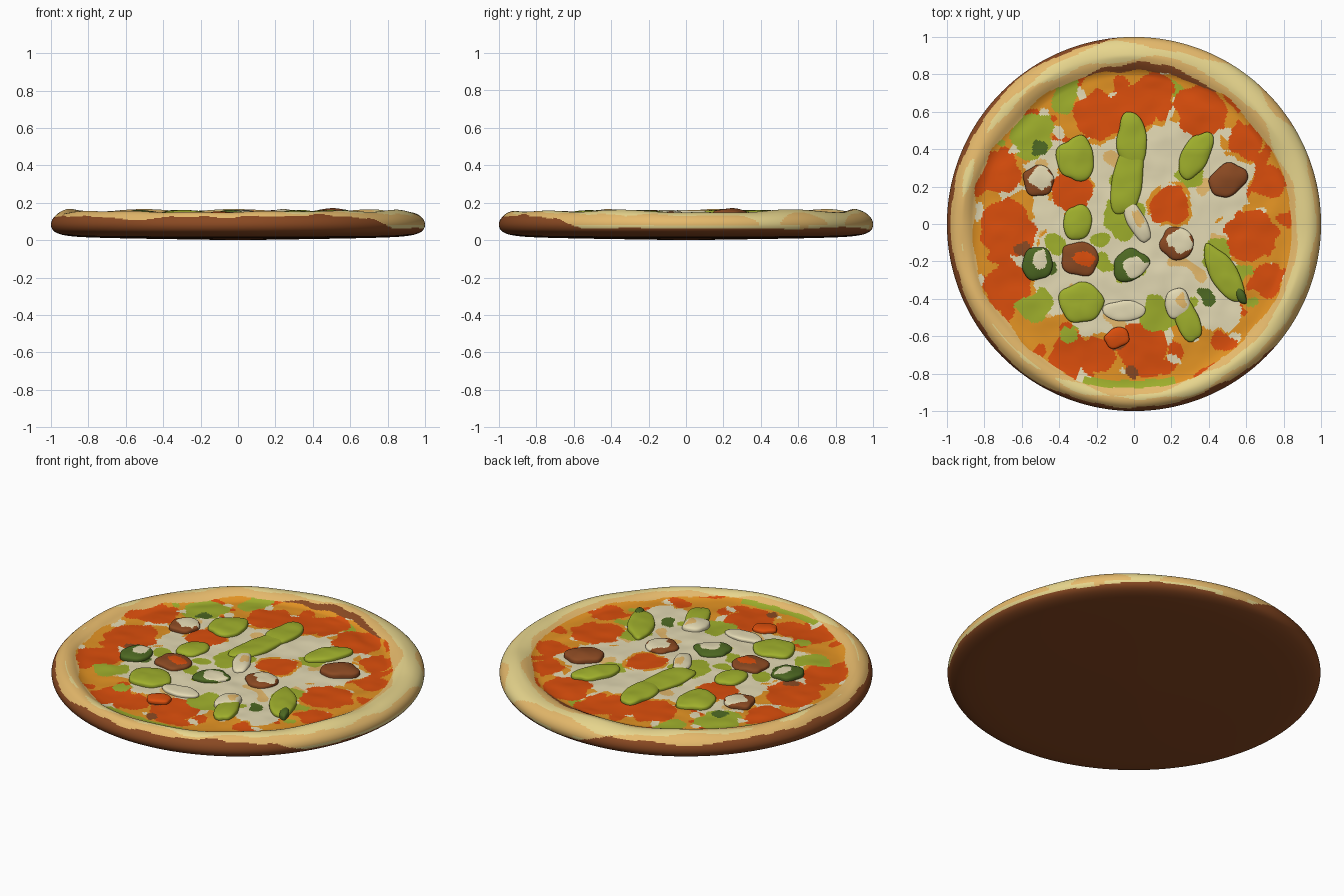
import bpy, bmesh, math
from mathutils import Vector, noise

if "Cube" in bpy.data.objects:
    bpy.data.objects.remove(bpy.data.objects["Cube"])

# Palette (sRGB hex converted to linear)
PALETTE = {"brown crust": "#8A4922", "tan crust": "#E6BA6C", "pale crust": "#EAD88F",
           "red orange sauce": "#DB4E0C", "amber sauce": "#E39323", "cream cheese": "#E4DAB4",
           "light green pepper": "#9FAF2C", "dark green pepper": "#4D6822"}
BROWN, TAN, PALE, RED, AMBER, CREAM, GREEN, DGREEN = range(8)
MATS = []
for name, hexa in PALETTE.items():
    m = bpy.data.materials.new(name)
    rgb = [int(hexa[i:i + 2], 16) / 255 for i in (1, 3, 5)]
    m.diffuse_color = [((v + 0.055) / 1.055) ** 2.4 if v > 0.04 else v / 12.92 for v in rgb] + [1]
    m.use_nodes = True
    m.node_tree.nodes["Principled BSDF"].inputs["Base Color"].default_value = m.diffuse_color
    MATS.append(m)


def nz(x, y, s, seed=0.0):
    return noise.noise(Vector((x * s, y * s, seed)))


def finish(name, bm):
    bmesh.ops.recalc_face_normals(bm, faces=bm.faces)
    me = bpy.data.meshes.new(name)
    bm.to_mesh(me)
    bm.free()
    for m in MATS:
        me.materials.append(m)
    me.polygons.foreach_set("use_smooth", [True] * len(me.polygons))
    ob = bpy.data.objects.new(name, me)
    bpy.context.collection.objects.link(ob)


# Lathe profile (radius, height) from under centre, round the rim, to top centre
PROFILE = [(0, 0), (0.8, 0.012), (0.93, 0.024), (0.985, 0.045), (1, 0.08), (0.99, 0.115),
           (0.955, 0.146), (0.91, 0.157), (0.87, 0.148), (0.84, 0.13), (0.81, 0.122), (0.7, 0.126), (0, 0.138)]


def sample_profile():
    pts = []
    for a, b in zip(PROFILE, PROFILE[1:]):
        a, b = Vector(a), Vector(b)
        n = max(6, round((b - a).length / 0.009)) if b.y > 0.1 else 6
        pts += [a.lerp(b, j / n) for j in range(n)]
    for _ in range(10):                                 # round off the corners
        pts = [pts[0]] + [(p + 2 * q + s) / 4 for p, q, s in zip(pts, pts[1:], pts[2:])] + [pts[-1]]
    return pts


def lumps(x, y):
    return 0.008 * nz(x, y, 5, 3) + 0.004 * nz(x, y, 11, 8)


def inset(ca, sa):                                      # how far the crust reaches inwards
    return 0.025 * sa + 0.012 * ca - 0.005 + 0.022 * nz(ca, sa, 2.2, 5)


def shape(r, z, a, top):
    ca, sa = math.cos(a), math.sin(a)
    if top:
        z += (0.02 * nz(ca, sa, 2.6, 1) + 0.004 * sa) * max(0, 1 - abs(r - 0.91) / 0.1)
        z += lumps(r * ca, r * sa) * min(1, max(0, (0.85 - r) / 0.08))
        r -= inset(ca, sa) * max(0, 1 - abs(r - 0.85) / 0.13)
    return r * ca, r * sa, z


# Round stains on the cheese: (x, y, radius) for each colour, edges broken up by noise
STAINS = {
    DGREEN: [(.39, -.38, .045), (-.5, .41, .05), (-.46, -.22, .05)],
    BROWN: [(-.59, -.13, .045), (0, -.8, .04), (-.08, -.64, .04)],
    GREEN: [(-.54, .47, .12), (-.37, .66, .08), (-.52, -.44, .09), (-.06, .04, .11), (.13, -.48, .1),
            (.44, -.17, .08), (.3, .29, .08), (-.15, -.21, .05), (-.36, .72, .06), (-.35, -.6, .04)],
    RED: [(-.18, .57, .13), (-.02, .62, .13), (.1, .68, .11), (.36, .6, .14), (.6, .43, .1), (.62, -.06, .14),
          (.19, .1, .11), (-.68, -.03, .16), (-.72, .27, .12), (-.67, -.33, .12), (-.34, .17, .11),
          (-.35, -.69, .11), (-.2, -.7, .1), (.05, -.67, .14), (.72, -.3, .09), (.74, .22, .08), (.47, -.64, .06)],
}


def nearest(col, x, y):
    return min(math.hypot(x - px, y - py) / r for px, py, r in STAINS[col])


def top_colour(x, y):
    wx = x + 0.04 * nz(x, y, 8, 2) + 0.015 * nz(x, y, 20, 2)
    wy = y + 0.04 * nz(x, y, 8, 6) + 0.015 * nz(x, y, 20, 6)
    for col in STAINS:
        if nearest(col, wx, wy) < 1:
            return col
    if math.hypot(x, y) + 0.22 * nz(x, y, 5, 9) > 0.65:
        if nz(x, y, 9, 33) > 0.42:
            return CREAM
        return RED if nz(x, y, 8, 12) > 0.2 else (GREEN if nz(x, y, 6, 30) > 0.5 else AMBER)
    if nearest(RED, wx, wy) < 1.2 and nz(x, y, 7, 4) > 0:
        return AMBER
    if nz(x, y, 6, 15) > 0.42:
        return GREEN
    return TAN if nz(x, y, 7, 21) > 0.45 else CREAM


def body_colour(c, top):
    r, a = math.hypot(c.x, c.y), math.atan2(c.y, c.x)
    ca, sa = math.cos(a), math.sin(a)
    edge = 0.845 - inset(ca, sa) + 0.02 * nz(ca, sa, 6, 7)
    if top and r < edge:
        return GREEN if r > edge - 0.04 and abs(a + 1.6) < 0.28 else top_colour(c.x, c.y)
    if top and abs(a - 1.45) < 0.45 and r < edge + 0.045 * math.cos((a - 1.45) * 3.4):
        return BROWN                                    # scorched inner arc at the back
    lit = math.cos(a - math.radians(28))                # paler side of the crust
    k = min(1, max(0, (lit - 0.3) / 0.18))
    wob = nz(ca, sa, 3, 11) + 0.4 * nz(ca, sa, 8, 13)
    if (not top or r > 0.93) and c.z < 0.124 - 0.06 * k + 0.022 * wob * (1 - 0.6 * k):
        return BROWN
    band = 0.5 - abs(r - 0.925) / 0.06                  # pale streak along the crest
    pale = 0.9 * nz(c.x, c.y, 4, 17) + 0.5 * lit + (band if top else 0.0)
    return PALE if pale > 0.1 else TAN


# Pizza body
SEG = 440
prof = sample_profile()
widest = max(p.x for p in prof)
bm = bmesh.new()
rings, tops = [], []
for p in prof[1:-1]:
    tops.append(p.y > 0.08)
    rings.append([bm.verts.new(shape(p.x / widest, p.y, math.tau * k / SEG, tops[-1])) for k in range(SEG)])
under = bm.verts.new((0, 0, 0))
centre = bm.verts.new((0, 0, PROFILE[-1][1] + lumps(0, 0)))
for k in range(SEG):
    n = (k + 1) % SEG
    bm.faces.new((under, rings[0][n], rings[0][k])).material_index = BROWN
    for lo, hi, top in zip(rings, rings[1:], tops):
        f = bm.faces.new((lo[k], lo[n], hi[n], hi[k]))
        f.material_index = body_colour(f.calc_center_median(), top)
    bm.faces.new((rings[-1][k], rings[-1][n], centre)).material_index = CREAM
finish("pizza_base", bm)


# Raised topping: flattened, rounded, slightly wobbly slab with an optional coloured cap
def topping(name, x, y, rx, ry, rot, col, cap=None, cap_r=0.7, h=0.027):
    bm = bmesh.new()
    bmesh.ops.create_uvsphere(bm, u_segments=56, v_segments=32, radius=1)
    a = math.radians(rot)
    for f in bm.faces:
        c = f.calc_center_median()
        d = math.hypot(c.x - 0.2, c.y - 0.2) + 0.3 * nz(c.x, c.y, 2, x * 9)
        f.material_index = cap if cap is not None and c.z > 0 and d < cap_r else col
    for v in bm.verts:
        u, w, t = v.co
        s = 1 + 0.2 * nz(u, w, 1.2, x * 7 + y * 3)
        px, py = u * rx * s, w * ry * s
        gx, gy = x + px * math.cos(a) - py * math.sin(a), y + px * math.sin(a) + py * math.cos(a)
        v.co = (gx, gy, 0.134 + 0.7 * lumps(gx, gy) + math.copysign(abs(t) ** 0.6, t) * h
                + 0.003 * nz(gx, gy, 14, 5))
    finish(name, bm)


# Green pepper slabs and strips
topping("green_slab_back", -.31, .35, .1, .12, 5, GREEN)
topping("green_slab_middle", -.3, .01, .075, .095, -10, GREEN)
topping("green_slab_front", -.28, -.42, .12, .11, 0, GREEN)
topping("long_strip_back", -.015, .45, .08, .16, 2, GREEN)
topping("long_strip_front", -.03, .22, .085, .19, -8, GREEN)
topping("green_strip_right", .33, .37, .075, .14, -25, GREEN)
topping("green_strip_front_right", .48, -.26, .07, .17, 32, GREEN)
topping("green_strip_tip", .57, -.38, .025, .05, 25, DGREEN)
topping("green_strip_front", .29, -.51, .065, .13, 24, GREEN)
# Cream slices
topping("cream_slice_centre", .02, .01, .05, .12, 28, CREAM, TAN, 0.4)
topping("cream_slice_front", .24, -.43, .07, .08, 10, CREAM, TAN, 0.4, h=0.032)
topping("cream_slice_low", -.05, -.46, .11, .055, 0, CREAM, h=0.018)
# Mushroom and olive pieces
topping("brown_piece_right", .5, .23, .105, .085, 30, BROWN, h=0.034)
topping("brown_piece_left", -.51, .23, .085, .08, 0, BROWN, CREAM, 0.75)
topping("brown_piece_middle", .225, -.1, .09, .09, 0, BROWN, CREAM, 0.75)
topping("brown_piece_sauced", -.29, -.19, .105, .085, -15, BROWN, RED, 0.55)
topping("olive_front", -.02, -.22, .08, .1, -60, DGREEN, CREAM, 0.6)
topping("olive_left", -.52, -.21, .08, .09, -10, DGREEN, CREAM, 0.55)
topping("sauce_lump", -.09, -.61, .07, .05, 20, RED, h=0.02)
